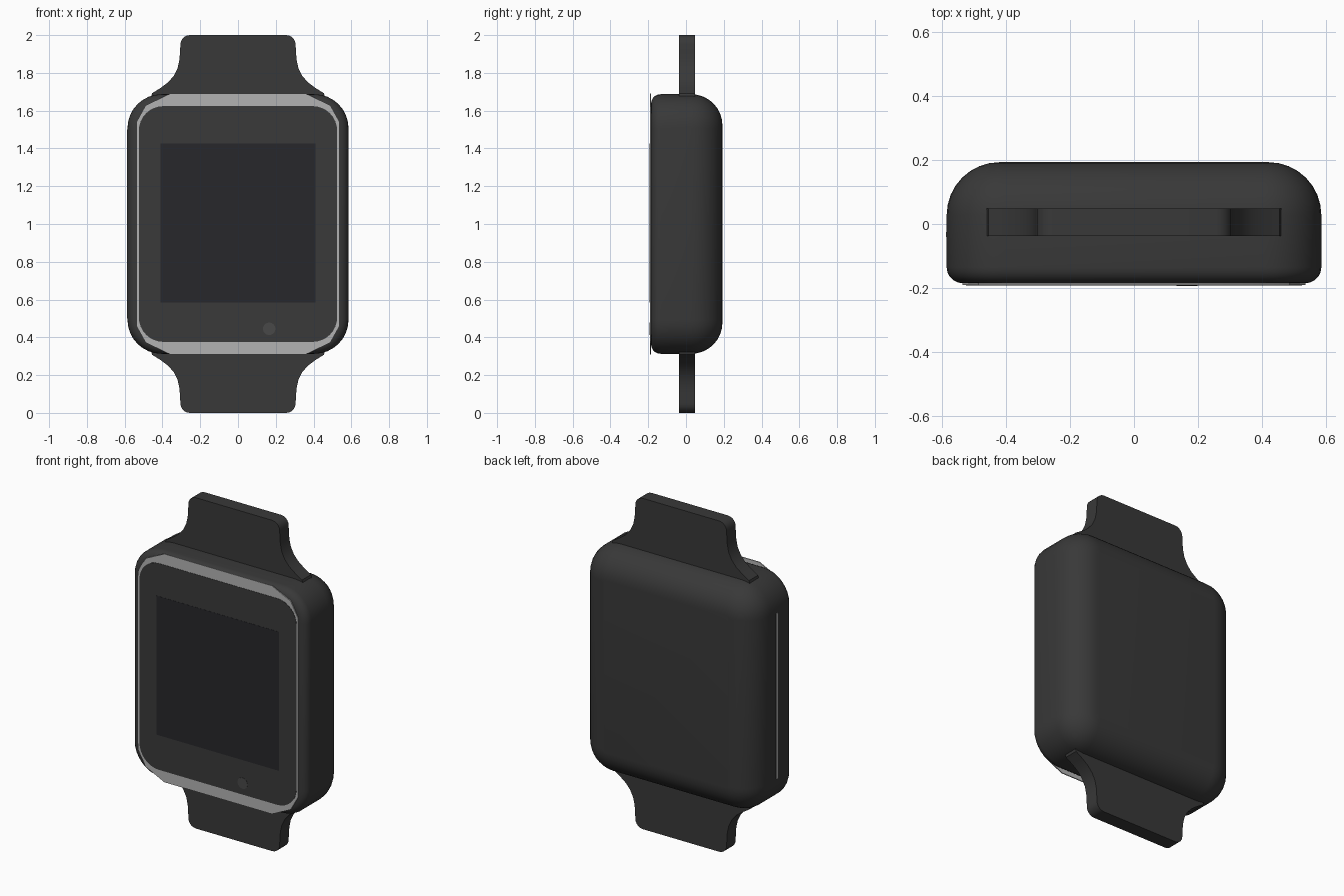
import bpy, bmesh, math

if "Cube" in bpy.data.objects:
    bpy.data.objects.remove(bpy.data.objects["Cube"])

def material(name, r, g, b):
    m = bpy.data.materials.new(name)
    m.diffuse_color = (r, g, b, 1)
    m.use_nodes = True
    m.node_tree.nodes["Principled BSDF"].inputs["Base Color"].default_value = m.diffuse_color
    return m

CASE = material("case_dark", 0.04, 0.04, 0.04)
GLASS = material("glass_dark", 0.042, 0.042, 0.042)
SILVER = material("silver", 0.45, 0.45, 0.45)
SCREEN = material("screen_black", 0.02, 0.02, 0.024)
BUTTON = material("button_grey", 0.065, 0.065, 0.065)

def rounded_rect(hw, hh, r, cz=1.0, n=8):
    pts = []
    for k, (sx, sz) in enumerate([(1, 1), (-1, 1), (-1, -1), (1, -1)]):
        for i in range(n + 1):
            a = math.pi / 2 * (k + i / n)
            pts.append((sx * (hw - r) + r * math.cos(a),
                        cz + sz * (hh - r) + r * math.sin(a)))
    return pts

def loft(name, rings, mat):
    """Skin a list of (y, xz outline) rings and cap both ends."""
    bm = bmesh.new()
    loops = [[bm.verts.new((x, y, z)) for x, z in pts] for y, pts in rings]
    n = len(loops[0])
    for a, b in zip(loops, loops[1:]):
        for i in range(n):
            j = (i + 1) % n
            bm.faces.new((a[i], a[j], b[j], b[i]))
    bm.faces.new(loops[0])
    bm.faces.new(loops[-1])
    bmesh.ops.recalc_face_normals(bm, faces=bm.faces[:])
    me = bpy.data.meshes.new(name)
    bm.to_mesh(me)
    bm.free()
    me.materials.append(mat)
    ob = bpy.data.objects.new(name, me)
    bpy.context.collection.objects.link(ob)
    bpy.ops.object.select_all(action='DESELECT')
    ob.select_set(True)
    bpy.context.view_layer.objects.active = ob
    bpy.ops.object.shade_smooth_by_angle(angle=math.radians(35))
    return ob

def plate(name, pts, y0, y1, mat):
    return loft(name, [(y0, pts), (y1, pts)], mat)

# Case: small rounding at the front, large rounding at the back
Y0, Y1, RF, RB = -0.185, 0.193, 0.05, 0.165
profile = []
for i in range(6):
    a = math.pi / 2 * i / 5
    profile.append((Y0 + RF * (1 - math.cos(a)), RF * (1 - math.sin(a))))
for i in range(9):
    a = math.pi / 2 * i / 8
    profile.append((Y1 - RB * (1 - math.sin(a)), RB * (1 - math.cos(a))))
loft("watch_case", [(y, rounded_rect(0.585 - d, 0.687 - d, 0.18 - d))
                    for y, d in profile], CASE)

# Strap stubs: one half outline, mirrored left/right and top/bottom
half = [(0.46, 0.675), (0.455, 0.692), (0.41, 0.72), (0.37, 0.75), (0.34, 0.785),
        (0.32, 0.825), (0.31, 0.87), (0.307, 0.91), (0.305, 0.95)]
for i in range(1, 6):
    a = math.pi / 2 * i / 5
    half.append((0.255 + 0.05 * math.cos(a), 0.95 + 0.05 * math.sin(a)))
outline = half + [(-x, z) for x, z in reversed(half)]
for name, s in (("strap_top", 1), ("strap_bottom", -1)):
    plate(name, [(x, 1 + s * z) for x, z in outline], -0.038, 0.048, CASE)

# Silver bezel with chamfered corners
q = [(0.535, 0.54), (0.485, 0.63), (0.36, 0.69)]
right = [(x, 1 - z) for x, z in reversed(q)] + [(x, 1 + z) for x, z in q]
bezel = right + [(-x, z) for x, z in reversed(right)]
plate("bezel", bezel, -0.184, -0.190, SILVER)

# Glass, screen and home button
plate("front_glass", rounded_rect(0.525, 0.624, 0.13), -0.189, -0.1915, GLASS)
plate("screen", [(-0.41, 0.585), (0.41, 0.585), (0.41, 1.425), (-0.41, 1.425)],
      -0.191, -0.1925, SCREEN)
circle = [(0.165 + 0.033 * math.cos(i * math.pi / 12),
           0.445 + 0.033 * math.sin(i * math.pi / 12)) for i in range(24)]
plate("home_button", circle, -0.191, -0.193, BUTTON)

# Thin silver line on the left side
plate("side_line", [(-0.587, 0.5), (-0.583, 0.5), (-0.583, 1.5), (-0.587, 1.5)],
      -0.04, -0.025, SILVER)
